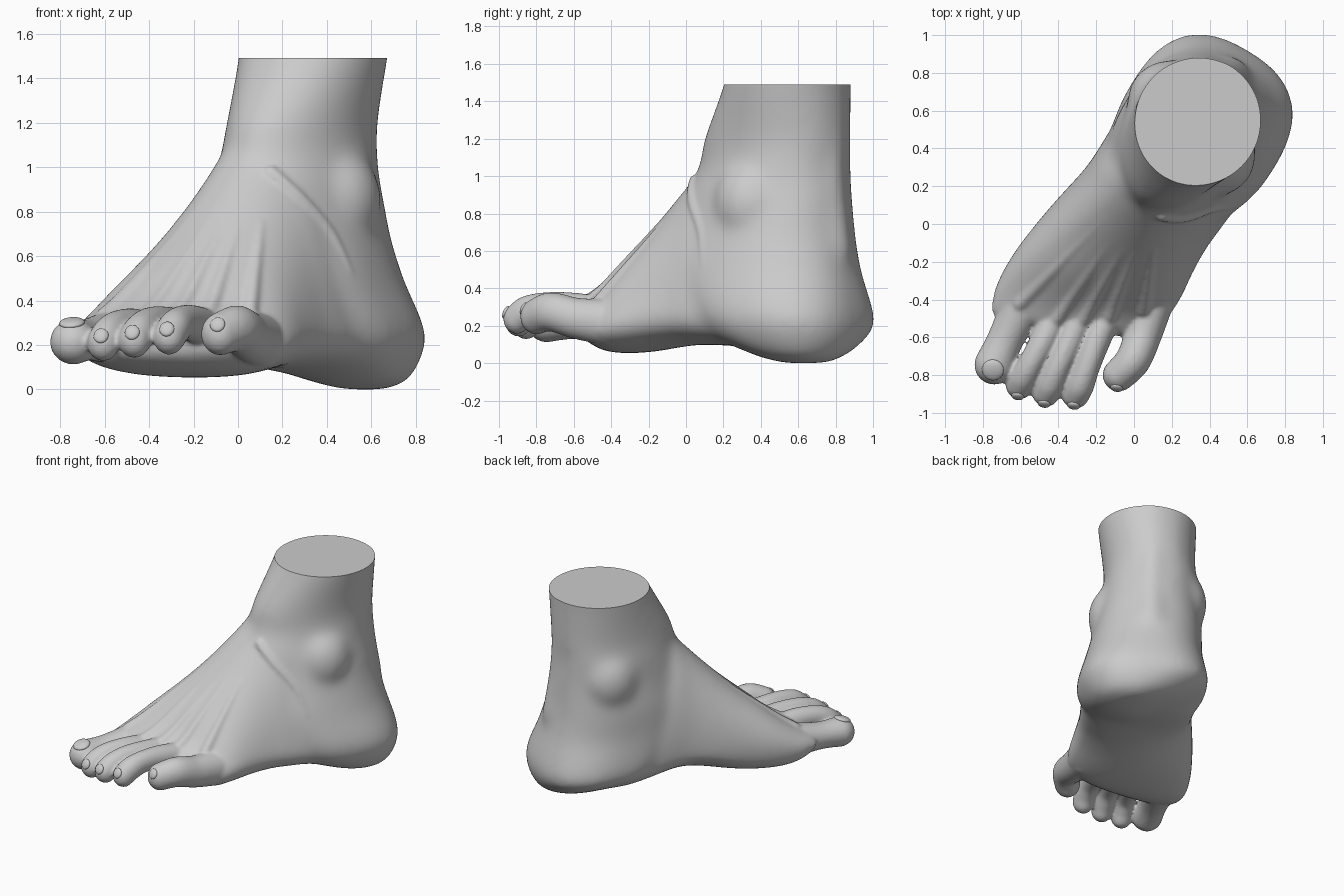
import bpy, bmesh, math
from mathutils import Vector, Matrix
from mathutils.bvhtree import BVHTree

if "Cube" in bpy.data.objects:
    bpy.data.objects.remove(bpy.data.objects["Cube"])

U = Vector((-0.515, -0.857, 0))   # heel-to-toe direction
W = Vector((0.857, -0.515, 0))    # towards the little-toe side
N = 64
bm = bmesh.new()


def place(s, v, z):
    return U * s + W * v + Vector((0, 0, z))


def spline(rows, steps):
    """Catmull-Rom interpolation of equal-length tuples."""
    out = []
    for i in range(len(rows) - 1):
        p = [rows[max(0, min(len(rows) - 1, i + k))] for k in (-1, 0, 1, 2)]
        for j in range(steps):
            t = j / steps
            out.append([0.5 * (2 * b + (c - a) * t + (2 * a - 5 * b + 4 * c - d) * t * t
                        + (3 * b - a - 3 * c + d) * t ** 3) for a, b, c, d in zip(*p)])
    return out + [list(rows[-1])]


def loft(rings):
    vs = [[bm.verts.new(p) for p in r] for r in rings]
    for a, b in zip(vs, vs[1:]):
        for i in range(N):
            bm.faces.new((a[i], a[(i + 1) % N], b[(i + 1) % N], b[i]))
    bm.faces.new(vs[0][::-1])
    bm.faces.new(vs[-1])


def ball(p, r, scale=(1, 1, 1), rot=Matrix(), target=None, sub=3):
    m = Matrix.Translation(p) @ rot @ Matrix.Diagonal((*[r * k for k in scale], 1))
    bmesh.ops.create_icosphere(target or bm, subdivisions=sub, radius=1, matrix=m)


def chain(points, steps, tall=1.0):
    for x, y, z, r in spline(points, steps):
        ball((x, y, z - r * (tall - 1)), r, (1, 1, tall))


def power(c, e):
    return math.copysign(abs(c) ** e, c)


def fuse(obj, voxel, rounds):
    """Merge overlapping volumes into one skin and soften the joins."""
    bpy.context.view_layer.objects.active = obj
    obj.select_set(True)
    rem = obj.modifiers.new("skin", 'REMESH')
    rem.mode, rem.voxel_size = 'VOXEL', voxel
    smo = obj.modifiers.new("soften", 'SMOOTH')
    smo.factor, smo.iterations = 0.5, rounds
    for name in ("skin", "soften"):
        bpy.ops.object.modifier_apply(modifier=name)


# Leg and heel: z, back, front, side centre, half width, squareness
leg = [(-.01, -.96, -.72, .12, .12, 2.0), (.03, -1.03, -.56, .09, .28, 2.2),
       (.14, -1.09, -.30, .045, .41, 2.5), (.27, -1.095, -.18, .045, .442, 2.5),
       (.5, -1.035, -.03, .025, .40, 2.3), (.7, -.995, .0, .0, .37, 2.1),
       (.9, -.98, -.02, -.01, .335, 2.0), (1.05, -.965, -.10, -.02, .32, 2.0),
       (1.2, -.975, -.14, -.012, .308, 2.0), (1.49, -.98, -.295, .01, .335, 2.0),
       (1.65, -.985, -.36, .015, .35, 2.0)]
rings = []
for z, b, f, vc, hw, n in spline(leg, 6):
    taper = .13 * max(0, min(1, (z - .5) / .3, (1.49 - z) / .4))
    ring = []
    for i in range(N):
        a = math.tau * i / N
        v = vc + hw * power(math.sin(a), 2 / n) * (1 - taper * math.cos(a))
        tilt = .16 * max(0, .12 - v) * max(0, 1 - z / .3)
        ring.append(place((b + f) / 2 + (f - b) / 2 * power(math.cos(a), 2 / n), v, z + tilt))
    rings.append(ring)
loft(rings)

# Instep and sole: s, sole, widest height, ridge, inner, outer, ridge offset, slant
foot = [(-.85, .08, .2, .45, -.28, .38, .04, 0), (-.6, .06, .22, .75, -.34, .43, 0, 0),
        (-.35, .085, .25, 1.0, -.36, .42, -.03, 0), (-.2, .09, .26, 1.14, -.36, .41, -.05, 0),
        (-.1, .09, .26, 1.05, -.37, .40, -.06, 0),
        (.05, .075, .25, .89, -.40, .405, -.08, 0), (.2, .055, .23, .735, -.43, .42, -.10, .05),
        (.36, .045, .21, .575, -.46, .425, -.11, .2), (.48, .055, .2, .45, -.46, .415, -.10, .33),
        (.58, .10, .22, .37, -.435, .385, -.07, .4), (.66, .15, .24, .33, -.38, .34, -.04, .45)]
rings = []
for s, zb, zm, zt, vl, vr, vp, sl in spline(foot, 6):
    vc, hw = (vl + vr) / 2, (vr - vl) / 2
    arch = 0.08 * math.exp(-((s + .08) / .28) ** 2)
    ring = []
    for i in range(N):
        a = math.tau * i / N
        c, q = math.cos(a), math.sin(a)
        if q >= 0:
            v, z = vc + hw * c + (vp - vc) * q, zm + (zt - zm) * q ** 1.18
        else:
            v = vc + hw * power(c, .8)
            z = zm - (zm - zb) * abs(q) ** .8 + arch * max(0, -c) * min(1, -2 * q)
        ring.append(place(s - sl * v, v, z))
    rings.append(ring)
loft(rings)
bmesh.ops.recalc_face_normals(bm, faces=bm.faces)

# Ankle bones and heel cord, blended into the body
for s, v, z, r in [(-.65, -.18, .92, .22), (-.53, .19, .85, .212)]:
    ball(place(s, v, z), r, (1, 1, 1.15))
chain([(*place(-.885, .01, 1.65), .105), (*place(-.877, .01, 1.2), .105),
       (*place(-.885, .02, .9), .11), (*place(-.91, .03, .6), .13)], 12)

mesh = bpy.data.meshes.new("foot")
bm.to_mesh(mesh)
bm.free()
obj = bpy.data.objects.new("foot", mesh)
bpy.context.collection.objects.link(obj)
fuse(obj, 0.02, 45)
bm = bmesh.new()
bm.from_mesh(obj.data)
tree = BVHTree.FromBMesh(bm)

# Tendons fanning over the instep, laid on the surface
fans = [((-.14, .04), (-.60, -.42)), ((-.12, -.08), (-.41, -.50)), ((-.06, -.12), (-.27, -.50)),
        ((.0, -.14), (-.13, -.48)), ((.10, -.12), (.05, -.45))]
for (x0, y0), (x1, y1) in fans:
    for k in range(41):
        t = k / 40
        hit = tree.ray_cast(Vector((x0 + (x1 - x0) * t, y0 + (y1 - y0) * t, 3)), Vector((0, 0, -1)))[0]
        if hit:
            ball(hit - Vector((0, 0, .035 - .01 * t)), .026 + .016 * t, sub=2)

# Raised band from the front of the ankle to the outer side
for x, z, r in spline([(.16, .97, .04), (.28, .86, .038), (.42, .70, .034), (.51, .52, .026)], 12):
    hit = tree.ray_cast(Vector((x, -3, z)), Vector((0, 1, 0)))[0]
    if hit:
        ball(hit + Vector((-.012, .02, 0)), r, sub=2)

# Toes: x, y, z, radius from base to tip
toes = [[(-.50, -.25, .24, .15), (-.60, -.45, .23, .115), (-.68, -.61, .22, .097), (-.74, -.745, .212, .106)],
        [(-.39, -.42, .26, .085), (-.47, -.60, .29, .075), (-.54, -.73, .288, .069),
         (-.583, -.81, .255, .074), (-.606, -.855, .215, .073)],
        [(-.25, -.40, .28, .085), (-.34, -.62, .30, .075), (-.40, -.75, .30, .07),
         (-.442, -.845, .267, .075), (-.466, -.895, .23, .073)],
        [(-.11, -.40, .27, .085), (-.20, -.62, .305, .075), (-.25, -.76, .31, .069),
         (-.285, -.855, .285, .074), (-.31, -.905, .245, .073)],
        [(.10, -.40, .23, .115), (.05, -.58, .25, .10), (-.005, -.72, .285, .094), (-.08, -.80, .26, .087)]]
for i, toe in enumerate(toes):
    chain(toe, 7, 1.0 if i == 0 else 1.14)
bm.to_mesh(obj.data)
bm.free()
fuse(obj, 0.011, 7)

# Flat cut across the top of the leg
mesh = obj.data
bm = bmesh.new()
bm.from_mesh(mesh)
geom = bm.verts[:] + bm.edges[:] + bm.faces[:]
bmesh.ops.bisect_plane(bm, geom=geom, plane_co=(0, 0, 1.49), plane_no=(0, 0, 1), clear_outer=True)
bmesh.ops.holes_fill(bm, edges=[e for e in bm.edges if e.is_boundary], sides=0)
bmesh.ops.recalc_face_normals(bm, faces=bm.faces)
low = min(v.co.z for v in bm.verts)
for v in bm.verts:              # settle the heel on the ground
    v.co.z -= low * max(0, 1 - v.co.z / 0.3)
bm.to_mesh(mesh)
bm.free()
bpy.ops.object.shade_smooth_by_angle(angle=math.radians(50))

# Toenails set into the toe tips
nails = bmesh.new()
for i, toe in enumerate(toes):
    x, y, z, r = toe[-1]
    n = Vector((-.08, -.32, 1) if i == 0 else (-.15, -.85, .4)).normalized()
    size = (.058, .058, .02) if i == 0 else (.034, .036, .016)
    ball(Vector((x, y, z)) + n * r * .87, 1, size, n.to_track_quat('Z', 'Y').to_matrix().to_4x4(), nails)
nail_mesh = bpy.data.meshes.new("toenails")
nails.to_mesh(nail_mesh)
nails.free()
nail_mesh.polygons.foreach_set("use_smooth", [True] * len(nail_mesh.polygons))
bpy.context.collection.objects.link(bpy.data.objects.new("toenails", nail_mesh))
